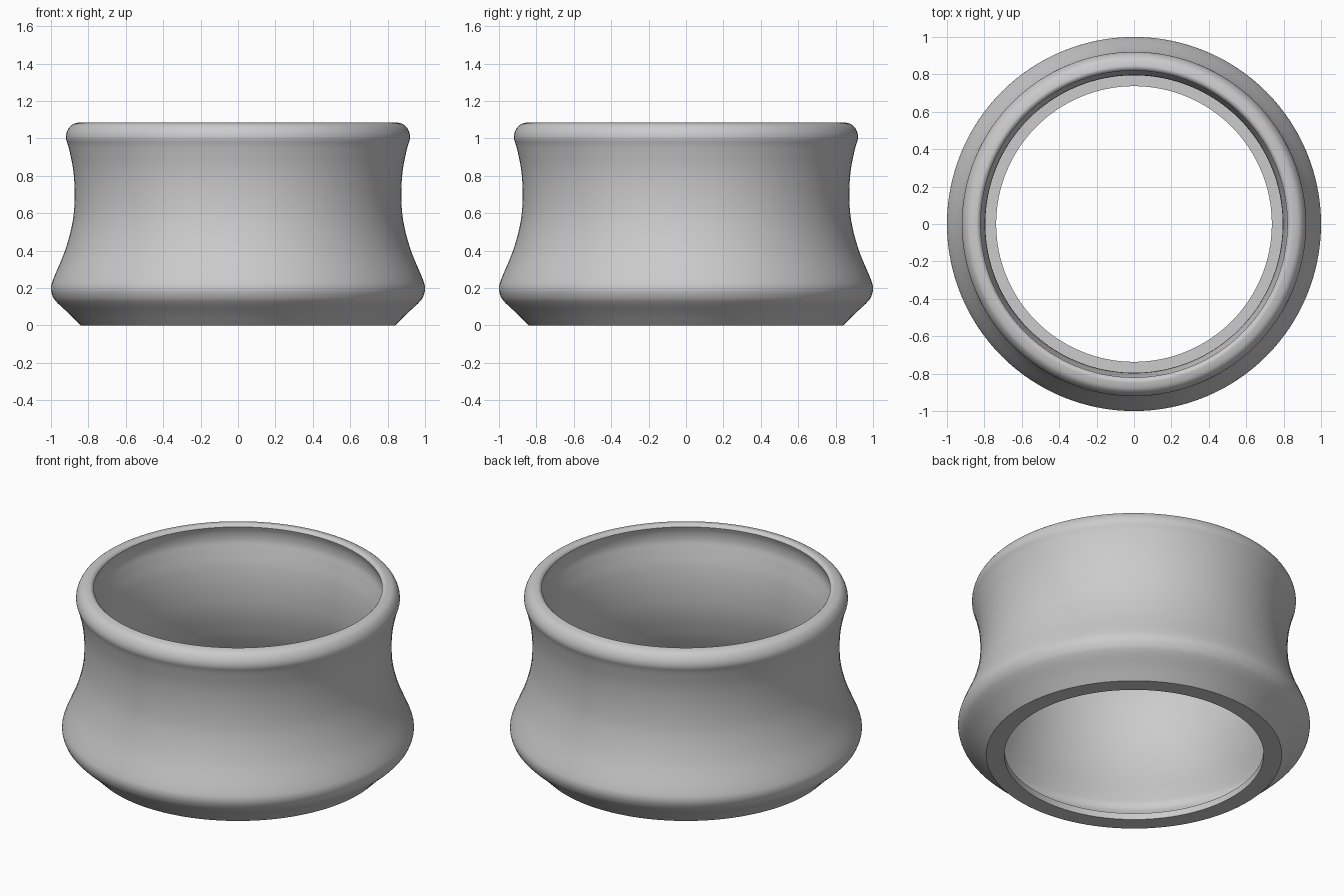
import bpy, bmesh, math
from mathutils import Vector

cube = bpy.data.objects.get("Cube")
if cube:
    bpy.data.objects.remove(cube, do_unlink=True)

SEGMENTS = 128

grey = bpy.data.materials.new("plain_grey")
grey.use_nodes = True
colour = (0.6, 0.6, 0.6, 1)
grey.diffuse_color = colour
grey.node_tree.nodes["Principled BSDF"].inputs["Base Color"].default_value = colour


def smooth_path(points, steps=5):
    """Catmull-Rom curve through (radius, height) points."""
    pts = [Vector(p) for p in points]
    pts = [2 * pts[0] - pts[1]] + pts + [2 * pts[-1] - pts[-2]]
    path = []
    for a, b, c, d in zip(pts, pts[1:], pts[2:], pts[3:]):
        for i in range(steps):
            t = i / steps
            path.append(0.5 * (2 * b + (c - a) * t + (2 * a - 5 * b + 4 * c - d) * t ** 2
                               + (3 * b - a - 3 * c + d) * t ** 3))
    return path + [pts[-2]]


def lathe(name, profile, material):
    """Turn a closed profile around the z axis."""
    bm = bmesh.new()
    rings = []
    for i in range(SEGMENTS):
        a = math.tau * i / SEGMENTS
        rings.append([bm.verts.new((r * math.cos(a), r * math.sin(a), z)) for r, z in profile])
    n = len(profile)
    for i in range(SEGMENTS):
        here, there = rings[i], rings[(i + 1) % SEGMENTS]
        for j in range(n):
            k = (j + 1) % n
            bm.faces.new((here[j], there[j], there[k], here[k]))
    bmesh.ops.recalc_face_normals(bm, faces=bm.faces)
    mesh = bpy.data.meshes.new(name)
    bm.to_mesh(mesh)
    bm.free()
    mesh.materials.append(material)
    obj = bpy.data.objects.new(name, mesh)
    bpy.context.collection.objects.link(obj)
    bpy.ops.object.select_all(action="DESELECT")
    obj.select_set(True)
    bpy.context.view_layer.objects.active = obj
    bpy.ops.object.shade_smooth_by_angle(angle=math.radians(35))
    return obj


# Outer wall: flared foot, belly, waist and rolled lip
outer = smooth_path([
    (0.84, 0), (0.9, 0.06), (0.965, 0.12), (0.99, 0.155), (1.0, 0.2), (0.985, 0.255),
    (0.925, 0.4), (0.885, 0.55), (0.873, 0.69), (0.881, 0.83), (0.905, 0.95),
    (0.92, 1.0), (0.913, 1.04), (0.888, 1.073), (0.85, 1.085), (0.832, 1.082), (0.82, 1.07)])

# Inner wall: undercut lip, waist and hollow belly
inner = smooth_path([
    (0.82, 1.07), (0.833, 1.03), (0.836, 0.98), (0.823, 0.92), (0.803, 0.82), (0.795, 0.69),
    (0.807, 0.54), (0.85, 0.38), (0.905, 0.25), (0.92, 0.2), (0.905, 0.15), (0.82, 0.04)])

# Flat ledge around the bottom opening
ledge = [Vector((0.737, 0.04)), Vector((0.737, 0))]

lathe("ring_body", outer + inner[1:] + ledge, grey)
